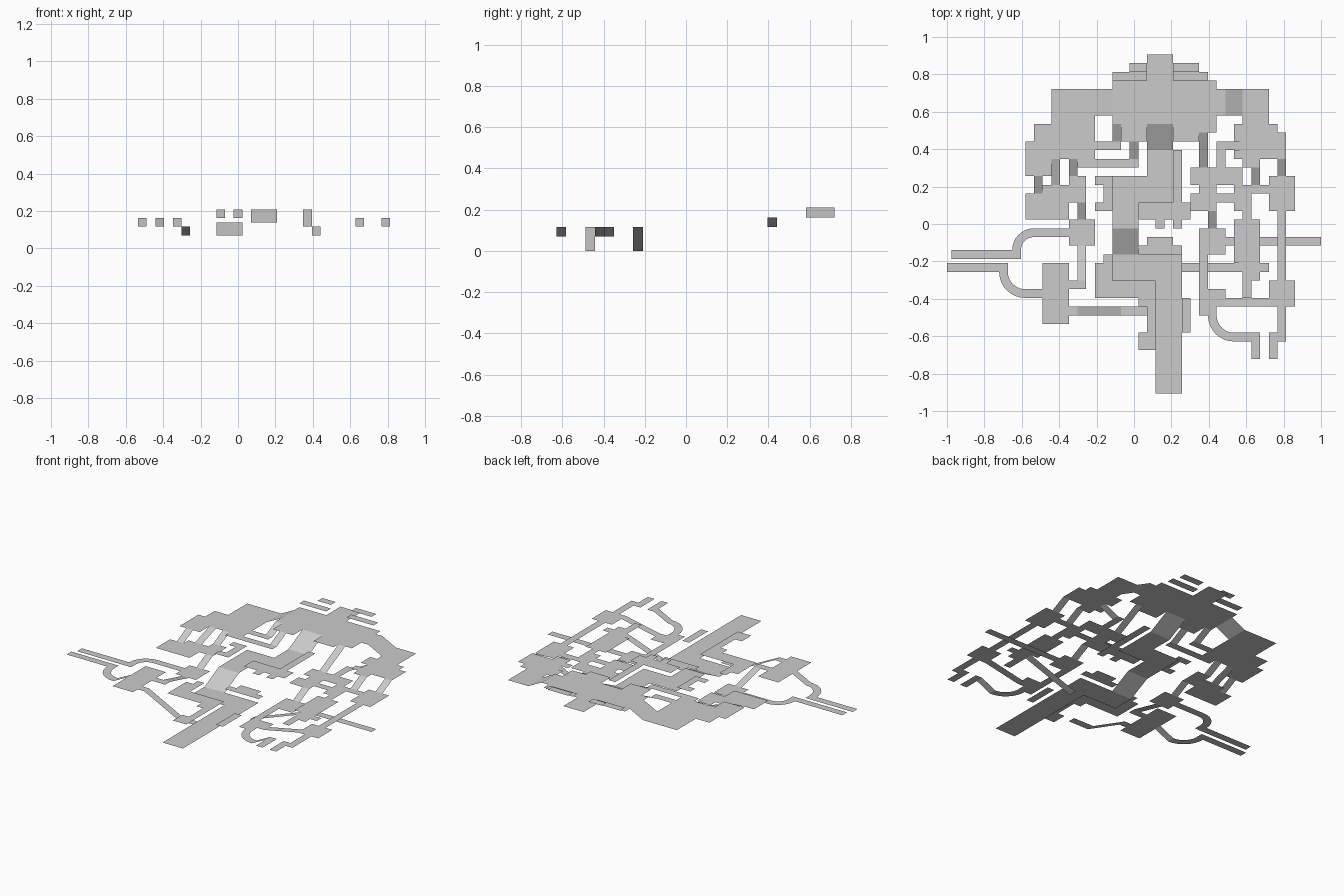
import bpy, bmesh, math

if "Cube" in bpy.data.objects:
    bpy.data.objects.remove(bpy.data.objects["Cube"])

# The plan sits on a square grid: i runs right, j runs from the back to the front, h is height in half cells
CELL = 2 / 43


def point(i, j, h):
    return ((i - 21.5) * CELL, (19.5 - j) * CELL, h * CELL / 2)


def build(name, quads):
    bm = bmesh.new()
    for q in quads:
        f = bm.faces.new([bm.verts.new(point(*p)) for p in q])
        f.normal_update()
        if f.normal.z < 0:
            f.normal_flip()
    bmesh.ops.remove_doubles(bm, verts=bm.verts, dist=1e-4)
    me = bpy.data.meshes.new(name)
    bm.to_mesh(me)
    bm.free()
    ob = bpy.data.objects.new(name, me)
    bpy.context.collection.objects.link(ob)


def floor(name, h, rects):
    build(name, [[(a, b, h), (c, b, h), (c, d, h), (a, d, h)] for a, b, c, d in rects])


def ramp_y(name, a, b, c, d, h_back, h_front):
    build(name, [[(a, b, h_back), (c, b, h_back), (c, d, h_front), (a, d, h_front)]])


def ramp_x(name, a, b, c, d, h_left, h_right):
    build(name, [[(a, b, h_left), (c, b, h_right), (c, d, h_right), (a, d, h_left)]])


def bend(name, ci, cj, r0, r1, a0, a1, h, n=8):
    # quarter-turn corridor, angles in the plan with j pointing forward
    def at(r, k):
        t = math.radians(a0 + (a1 - a0) * k / n)
        return (ci + r * math.cos(t), cj + r * math.sin(t), h)
    build(name, [[at(r0, k), at(r1, k), at(r1, k + 1), at(r0, k + 1)] for k in range(n)])


# Central avenue, stepping up towards the back
floor("lower_avenue", 3, [(19, 23, 27, 26), (24, 26, 27, 39)])
ramp_y("lower_avenue_ramp", 19, 20, 22, 23, 6, 3)
floor("middle_avenue", 6, [(23, 11, 26, 17), (19, 14, 23, 17), (19, 17, 22, 20)])
ramp_y("upper_avenue_ramp", 23, 8, 26, 11, 9, 6)

# Raised ledges beside the avenue
floor("lower_ledges", 4, [(23, 21, 26, 22), (22, 22, 27, 23), (18, 23, 19, 24), (17, 24, 19, 26),
                          (17, 26, 24, 28), (22, 28, 24, 29), (23, 29, 24, 32), (22, 32, 24, 34),
                          (27, 28, 28, 32)])
floor("middle_ledges", 7, [(17, 14, 19, 15), (18, 15, 19, 17), (17, 17, 19, 18),
                           (26, 11, 27, 17), (22, 17, 28, 19), (24, 19, 25, 20), (26, 19, 27, 20)])

# Back terrace with side steps
floor("back_terrace", 9, [(23, 0, 26, 3), (19, 3, 31, 4), (19, 4, 32, 7), (19, 7, 31, 8),
                          (20, 8, 23, 10), (26, 8, 31, 9), (26, 9, 29, 10)])
floor("low_steps", 10, [(19, 2, 23, 3), (26, 2, 30, 3)])
floor("high_steps", 11, [(21, 1, 23, 2), (26, 1, 29, 2)])
ramp_x("terrace_ramp_right", 32, 4, 34, 7, 9, 7)
ramp_x("terrace_ramp_left", 17, 4, 19, 7, 7, 9)

# Left side
floor("left_back_room", 7, [(12, 4, 17, 8), (10, 8, 17, 10), (9, 10, 17, 12),
                            (9, 12, 12, 14), (17, 10, 20, 11), (15, 12, 22, 13)])
floor("left_middle_room", 5, [(9, 16, 14, 19), (11, 15, 16, 16), (14, 14, 16, 15), (14, 16, 16, 17)])
floor("left_gate_room", 3, [(14, 19, 17, 22), (10, 20, 14, 21)])
floor("left_front_room", 5, [(11, 24, 14, 31), (14, 26, 16, 27), (14, 29, 15, 30)])
for n, (a, b, d, hb, hf) in enumerate([(10, 14, 16, 7, 5), (12, 12, 15, 7, 5), (14, 12, 14, 7, 5),
                                       (15, 17, 19, 5, 3), (15, 22, 26, 3, 5),
                                       (19, 8, 10, 9, 7), (21, 10, 12, 9, 7)]):
    ramp_y(f"left_ramp_{n + 1}", a, b, a + 1, d, hb, hf)
ramp_x("left_tunnel_ramp", 15, 29, 20, 30, 5, 0)
floor("left_tunnel_passage", 0, [(20, 29, 23, 30)])

# Left exits with curved corridors
floor("left_exit_back", 3, [(0.5, 22.5, 8.5, 23.5)])
bend("left_bend_back", 10, 22.5, 1.5, 2.5, 180, 270, 3)
floor("left_exit_front", 3, [(0, 24, 7, 25)])
bend("left_bend_front", 9, 25, 2, 3, 90, 180, 3)
ramp_x("left_exit_ramp", 9, 27, 11, 28, 3, 5)

# Right side
floor("right_back_room", 7, [(34, 4, 37, 8), (33, 8, 38, 9), (33, 9, 39, 10), (34, 10, 39, 11),
                             (33, 11, 39, 12), (34, 12, 36, 13)])
floor("right_middle_room", 5, [(28, 13, 31, 15), (29, 15, 31, 16), (28, 16, 31, 18), (31, 10, 32, 13),
                               (31, 13, 34, 15), (31, 16, 33, 17), (33, 15, 35, 18)])
floor("right_bridge", 5, [(34, 18, 35, 19), (33, 19, 36, 24), (34, 24, 37, 25), (34, 25, 36, 26),
                          (34, 26, 35, 28)])
floor("right_outer_rooms", 5, [(35, 15, 37, 16), (37, 14, 40, 18), (38, 18, 39, 26), (37, 26, 40, 29),
                               (38, 29, 39, 33), (37, 32, 38, 35)])
floor("right_gate_room", 3, [(29, 20, 32, 23), (29, 23, 30, 30), (30, 27, 32, 28), (30, 28, 32, 29),
                             (30, 29, 31, 30)])
floor("right_exit", 3, [(32, 21, 43, 22)])
for n, (a, b, d, hb, hf) in enumerate([(29, 9, 13, 9, 5), (30, 18, 20, 5, 3),
                                       (35, 13, 15, 7, 5), (38, 12, 14, 7, 5)]):
    ramp_y(f"right_ramp_{n + 1}", a, b, a + 1, d, hb, hf)
ramp_x("right_room_ramp", 32, 10, 34, 11, 5, 7)
ramp_x("right_tunnel_ramp", 27, 24, 34, 25, 0, 5)
ramp_x("right_front_ramp", 32, 28, 37, 29, 3, 5)
bend("right_bend", 33, 30, 2, 3, 90, 180, 3)
ramp_x("right_bend_ramp", 33, 32, 35, 33, 3, 5)
floor("right_front_stub", 5, [(35, 32, 36, 35)])
